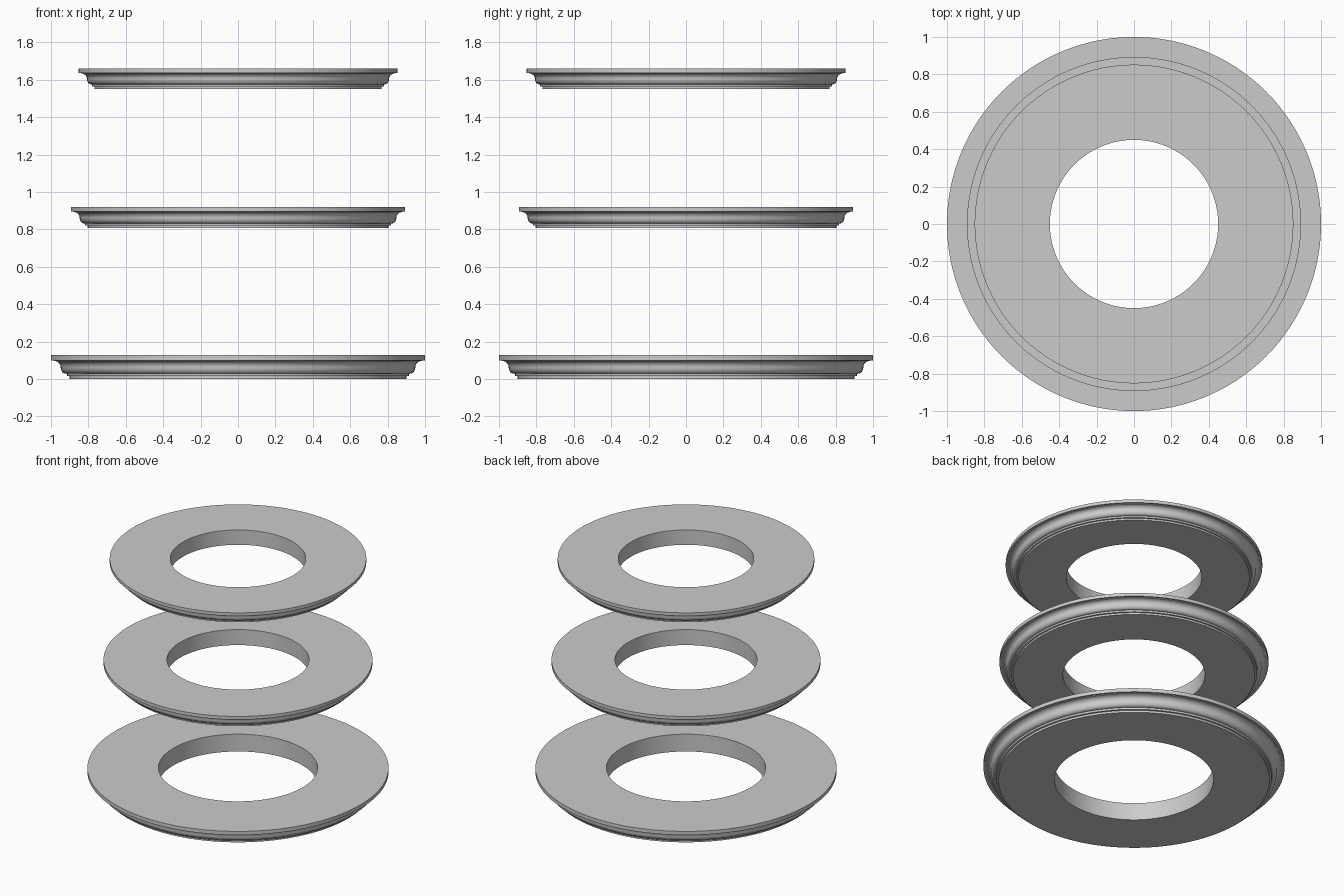
import bpy, bmesh, math

if "Cube" in bpy.data.objects:
    bpy.data.objects.remove(bpy.data.objects["Cube"])

SEGMENTS = 128
STEPS = 8


def molding_profile():
    """Closed (radius, height) section for a ring of outer radius 1."""
    pts = [(0.528, 0.127), (1.0, 0.127), (1.0, 0.1), (0.985, 0.1)]
    # concave upper half of the S-curve
    for i in range(STEPS + 1):
        t = math.pi / 2 * i / STEPS
        pts.append((0.985 - 0.037 * math.sin(t), 0.063 + 0.034 * math.cos(t)))
    # convex lower half
    for i in range(1, STEPS + 1):
        t = math.pi / 2 * i / STEPS
        pts.append((0.920 + 0.028 * math.cos(t), 0.063 - 0.035 * math.sin(t)))
    # small steps down to the flat underside
    pts += [(0.916, 0.028), (0.914, 0.015), (0.900, 0.015), (0.900, 0.0), (0.528, 0.0)]
    return pts


def make_ring(name, radius, z0):
    bm = bmesh.new()
    loops = []
    for s in range(SEGMENTS):
        a = 2 * math.pi * s / SEGMENTS
        loops.append([bm.verts.new((r * radius * math.cos(a), r * radius * math.sin(a), z0 + z * radius))
                      for r, z in molding_profile()])
    n = len(loops[0])
    for s in range(SEGMENTS):
        a, b = loops[s], loops[(s + 1) % SEGMENTS]
        for i in range(n):
            j = (i + 1) % n
            bm.faces.new((a[i], a[j], b[j], b[i]))
    bmesh.ops.recalc_face_normals(bm, faces=bm.faces)
    mesh = bpy.data.meshes.new(name)
    bm.to_mesh(mesh)
    bm.free()
    obj = bpy.data.objects.new(name, mesh)
    bpy.context.collection.objects.link(obj)
    bpy.ops.object.select_all(action='DESELECT')
    obj.select_set(True)
    bpy.context.view_layer.objects.active = obj
    bpy.ops.object.shade_smooth_by_angle(angle=math.radians(30))


# three molded rings, same section scaled down going up
for name, radius, z0 in (("lower_ring", 1.0, 0.0),
                         ("middle_ring", 0.893, 0.806),
                         ("upper_ring", 0.852, 1.551)):
    make_ring(name, radius, z0)
